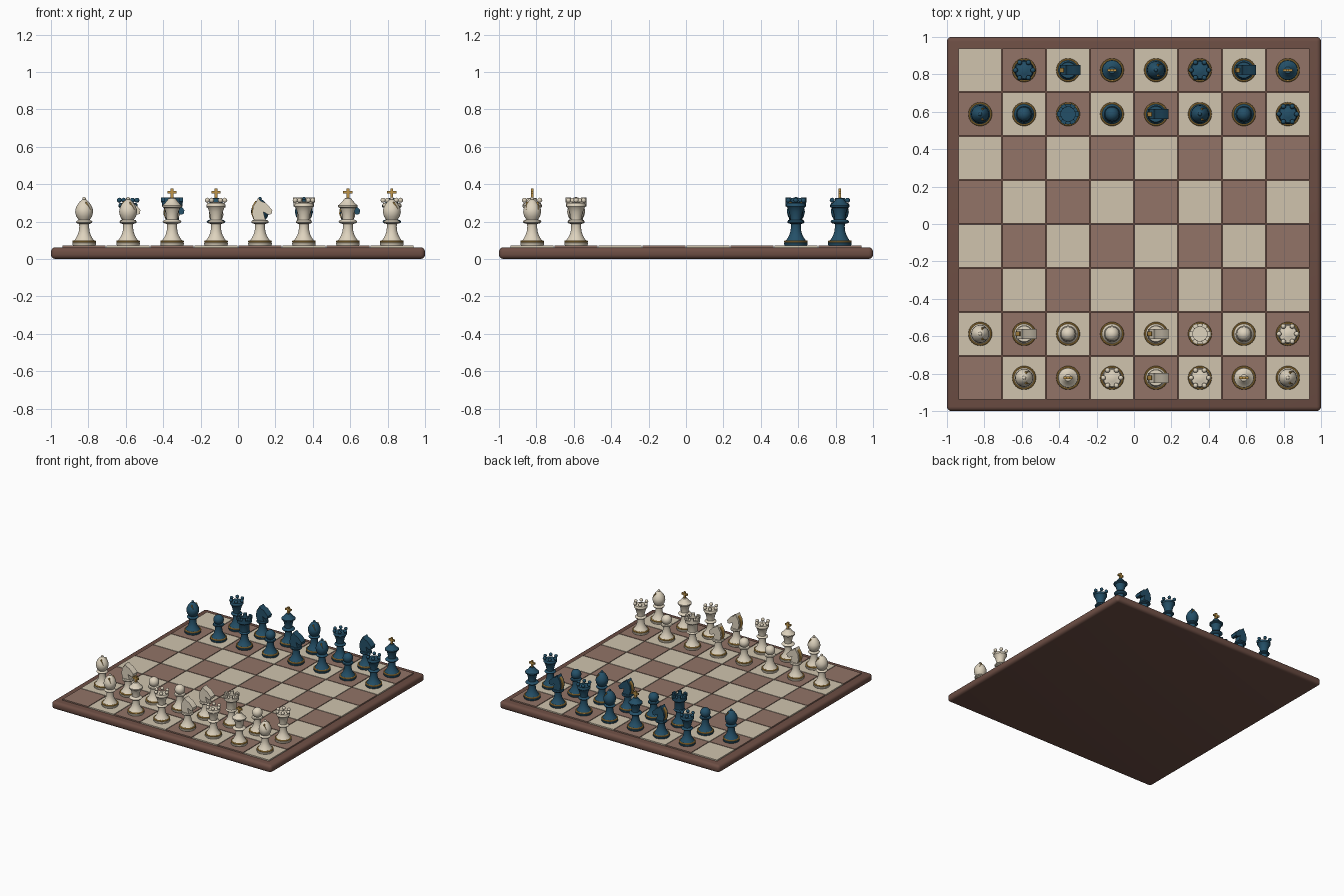
import bpy, bmesh, math
from mathutils import Matrix, Vector

if "Cube" in bpy.data.objects:
    bpy.data.objects.remove(bpy.data.objects["Cube"])


def material(name, r, g, b):
    lin = [((c / 255 + 0.055) / 1.055) ** 2.4 for c in (r, g, b)]
    m = bpy.data.materials.new(name)
    m.diffuse_color = (*lin, 1)
    m.use_nodes = True
    m.node_tree.nodes["Principled BSDF"].inputs["Base Color"].default_value = m.diffuse_color
    return m


FRAME = material("frame_brown", 109, 78, 68)
DARK = material("square_brown", 146, 116, 103)
LIGHT = material("square_cream", 208, 196, 174)
IVORY = material("ivory", 222, 211, 190)
BLUE = material("deep_blue", 36, 80, 104)
GOLD = material("gold", 190, 148, 72)

SQ = 0.235       # square pitch
TOP = 0.072      # playing surface height


def finish(bm, name, mat, smooth=True):
    bmesh.ops.recalc_face_normals(bm, faces=bm.faces)
    me = bpy.data.meshes.new(name)
    bm.to_mesh(me)
    bm.free()
    me.materials.append(mat)
    if smooth:
        me.shade_smooth()
        me.set_sharp_from_angle(angle=math.radians(35))
    return me


def place(me, name, loc=(0, 0, 0)):
    ob = bpy.data.objects.new(name, me)
    ob.location = loc
    bpy.context.collection.objects.link(ob)
    return ob


def box(bm, loc, size, rot=Matrix()):
    m = Matrix.Translation(loc) @ rot @ Matrix.Diagonal((*size, 1))
    bmesh.ops.create_cube(bm, size=1, matrix=m)


def ball(bm, loc, r):
    bmesh.ops.create_uvsphere(bm, u_segments=14, v_segments=8, radius=r,
                              matrix=Matrix.Translation(loc))


def lathe(bm, pts, steps=32):
    vs = [bm.verts.new((r, 0, z)) for r, z in pts]
    es = [bm.edges.new(p) for p in zip(vs, vs[1:])]
    bmesh.ops.spin(bm, geom=vs + es, axis=(0, 0, 1), cent=(0, 0, 0),
                   angle=math.tau, steps=steps, use_merge=True)
    bmesh.ops.remove_doubles(bm, verts=bm.verts, dist=1e-5)


def prism(bm, outline, half):
    """Outline in x,z extruded along y."""
    a = bm.faces.new([bm.verts.new((x, -half, z)) for x, z in outline])
    ext = bmesh.ops.extrude_face_region(bm, geom=[a])["geom"]
    bmesh.ops.translate(bm, vec=(0, 2 * half, 0),
                        verts=[v for v in ext if isinstance(v, bmesh.types.BMVert)])


def dome(zc, r, rz, start):
    """Rounded profile points from angle start up to the pole."""
    return [(r * math.cos(a), zc + rz * math.sin(a)) for a in
            [start + (math.pi / 2 - start) * i / 10 for i in range(10)]] + [(0, zc + rz)]


# Board frame and squares
bm = bmesh.new()
box(bm, (0, 0, 0.031), (2, 2, 0.062))
bmesh.ops.bevel(bm, geom=bm.edges[:], offset=0.024, segments=4, profile=0.5, affect='EDGES')
place(finish(bm, "board_frame", FRAME), "board_frame")
for name, mat, parity in (("dark_squares", DARK, 0), ("light_squares", LIGHT, 1)):
    bm = bmesh.new()
    for i in range(8):
        for j in range(8):
            if (i + j) % 2 == parity:
                box(bm, ((i - 3.5) * SQ, (j - 3.5) * SQ, 0.063), (SQ - 0.006, SQ - 0.006, 0.018))
    place(finish(bm, name, mat, False), name)

# Shared foot profile, heights above the board
FOOT = [(0, 0), (0.06, 0), (0.063, 0.006), (0.063, 0.014), (0.058, 0.02), (0.052, 0.028),
        (0.044, 0.04), (0.035, 0.056), (0.029, 0.075), (0.026, 0.1), (0.027, 0.115)]
COLLAR = [(0.04, 0.12), (0.044, 0.126), (0.04, 0.132)]
KNIGHT_NECK = [(0.044, 0.12), (0.046, 0.127), (0.042, 0.135), (0, 0.137)]


def body(kind):
    bm = bmesh.new()
    if kind == "pawn":
        lathe(bm, FOOT + COLLAR + [(0.024, 0.136)] + dome(0.165, 0.039, 0.039, -0.85))
    elif kind == "bishop":
        lathe(bm, FOOT + COLLAR + [(0.03, 0.137), (0.042, 0.155), (0.048, 0.178), (0.046, 0.196),
                                   (0.037, 0.217), (0.023, 0.235), (0.009, 0.247), (0, 0.248)])
        ball(bm, (0, 0, 0.25), 0.01)
    elif kind == "rook":
        lathe(bm, FOOT + COLLAR + [(0.036, 0.136), (0.038, 0.19), (0.046, 0.204), (0.055, 0.21),
                                   (0.055, 0.235), (0.038, 0.235), (0.038, 0.222), (0, 0.222)])
        for k in range(6):
            a = Matrix.Rotation(k * math.tau / 6, 4, 'Z')
            box(bm, a @ Vector((0.048, 0, 0.244)), (0.02, 0.026, 0.026), a)
    elif kind == "queen":
        lathe(bm, FOOT + COLLAR + [(0.028, 0.137), (0.03, 0.155), (0.036, 0.18), (0.044, 0.2),
                                   (0.051, 0.208), (0.051, 0.217), (0.046, 0.226),
                                   (0.036, 0.226), (0.02, 0.232), (0, 0.234)])
        for k in range(6):
            a = k * math.tau / 6
            ball(bm, (0.047 * math.cos(a), 0.047 * math.sin(a), 0.242), 0.0135)
    elif kind == "king":
        lathe(bm, FOOT + [(0.044, 0.12), (0.05, 0.127), (0.044, 0.135), (0.029, 0.14), (0.03, 0.16),
                          (0.036, 0.185), (0.042, 0.2), (0.052, 0.206), (0.052, 0.215),
                          (0.042, 0.222), (0.028, 0.238), (0.018, 0.252), (0, 0.256)])
    elif kind == "knight":
        lathe(bm, FOOT + KNIGHT_NECK)
        prism(bm, [(-0.03, 0.13), (-0.042, 0.17), (-0.036, 0.21), (-0.02, 0.235), (-0.01, 0.255),
                   (0.004, 0.238), (0.03, 0.228), (0.066, 0.19), (0.062, 0.168), (0.044, 0.165),
                   (0.018, 0.18), (0.024, 0.155), (0.032, 0.13)], 0.027)
    return bm


def trim(kind):
    """Gold ring on the foot plus the gold detail of each kind."""
    bm = bmesh.new()
    ring = [(0.057 + 0.0065 * math.cos(k * math.tau / 8), 0.021 + 0.0065 * math.sin(k * math.tau / 8))
            for k in range(8)]
    lathe(bm, ring + ring[:1])
    if kind == "king":
        box(bm, (0, 0, 0.278), (0.015, 0.015, 0.052))
        box(bm, (0, 0, 0.284), (0.05, 0.0148, 0.014))
    elif kind == "bishop":
        box(bm, (0.02, 0, 0.212), (0.007, 0.066, 0.046), Matrix.Rotation(-0.5, 4, 'Y'))
    elif kind == "knight":
        prism(bm, [(-0.035, 0.14), (-0.047, 0.17), (-0.041, 0.212), (-0.024, 0.24),
                   (-0.018, 0.23), (-0.032, 0.2), (-0.036, 0.17), (-0.028, 0.14)], 0.012)
    return bm


# Rows from left to right: b bishop, n knight, p pawn, r rook, q queen, k king
KINDS = dict(b="bishop", n="knight", p="pawn", r="rook", q="queen", k="king")
ROWS = (("ivory", IVORY, 0, " bkqnqkb"), ("ivory", IVORY, 1, "bnppnrpq"),
        ("blue", BLUE, 6, "bprpnbpq"), ("blue", BLUE, 7, " qnkbqnk"))
cache = {}
for side, mat, row, letters in ROWS:
    for col, letter in enumerate(letters):
        if letter == " ":
            continue
        kind = KINDS[letter]
        if (side, kind) not in cache:
            cache[side, kind] = (finish(body(kind), f"{side}_{kind}", mat),
                                 finish(trim(kind), f"{side}_{kind}_trim", GOLD))
        loc = ((col - 3.5) * SQ, (row - 3.5) * SQ, TOP)
        for me in cache[side, kind]:
            place(me, f"{me.name}_{row}{col}", loc)
